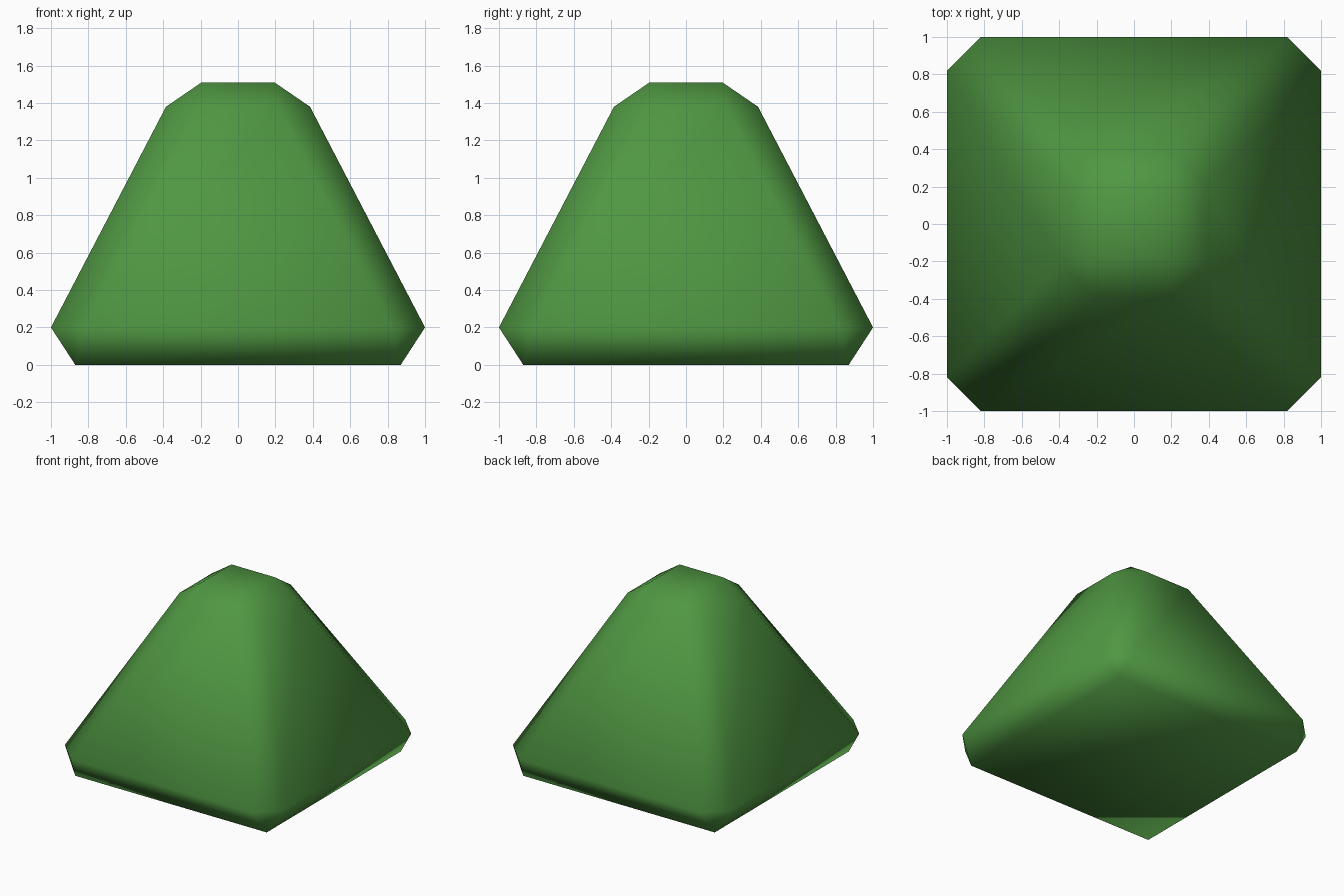
import bpy, bmesh

if "Cube" in bpy.data.objects:
    bpy.data.objects.remove(bpy.data.objects["Cube"])

green = bpy.data.materials.new("leaf green")
green.diffuse_color = (0.08, 0.31, 0.055, 1)
green.use_nodes = True
green.node_tree.nodes["Principled BSDF"].inputs["Base Color"].default_value = green.diffuse_color

CORNERS = [(1, -1), (1, 1), (-1, 1), (-1, -1)]
bm = bmesh.new()


def square(half, z):
    return [bm.verts.new((sx * half, sy * half, z)) for sx, sy in CORNERS]


def octagon(half, cut, z):
    # two points per corner, counter-clockwise
    ring = []
    for sx, sy in CORNERS:
        a, b = (sx * cut, sy * half, z), (sx * half, sy * cut, z)
        ring += [a, b] if sx * sy < 0 else [b, a]
    return [bm.verts.new(p) for p in ring]


# Square tapered block with every edge chamfered
bottom = square(0.87, 0)
low = octagon(1.0, 0.82, 0.2)
high = octagon(0.385, 0.21, 1.38)
top = square(0.195, 1.51)

bm.faces.new(bottom[::-1])
bm.faces.new(top)
for i in range(8):
    j = (i + 1) % 8
    bm.faces.new((low[i], low[j], high[j], high[i]))
for c in range(4):
    n = (c + 1) % 4
    i, j, k = 2 * c, 2 * c + 1, 2 * n
    # corner triangles
    bm.faces.new((bottom[c], low[j], low[i]))
    bm.faces.new((top[c], high[i], high[j]))
    # edge chamfers
    bm.faces.new((bottom[c], bottom[n], low[k], low[j]))
    bm.faces.new((high[j], high[k], top[n], top[c]))

bmesh.ops.recalc_face_normals(bm, faces=bm.faces[:])
for f in bm.faces:
    f.smooth = True

mesh = bpy.data.meshes.new("tapered_block")
bm.to_mesh(mesh)
bm.free()
mesh.materials.append(green)
bpy.context.collection.objects.link(bpy.data.objects.new("tapered_block", mesh))
